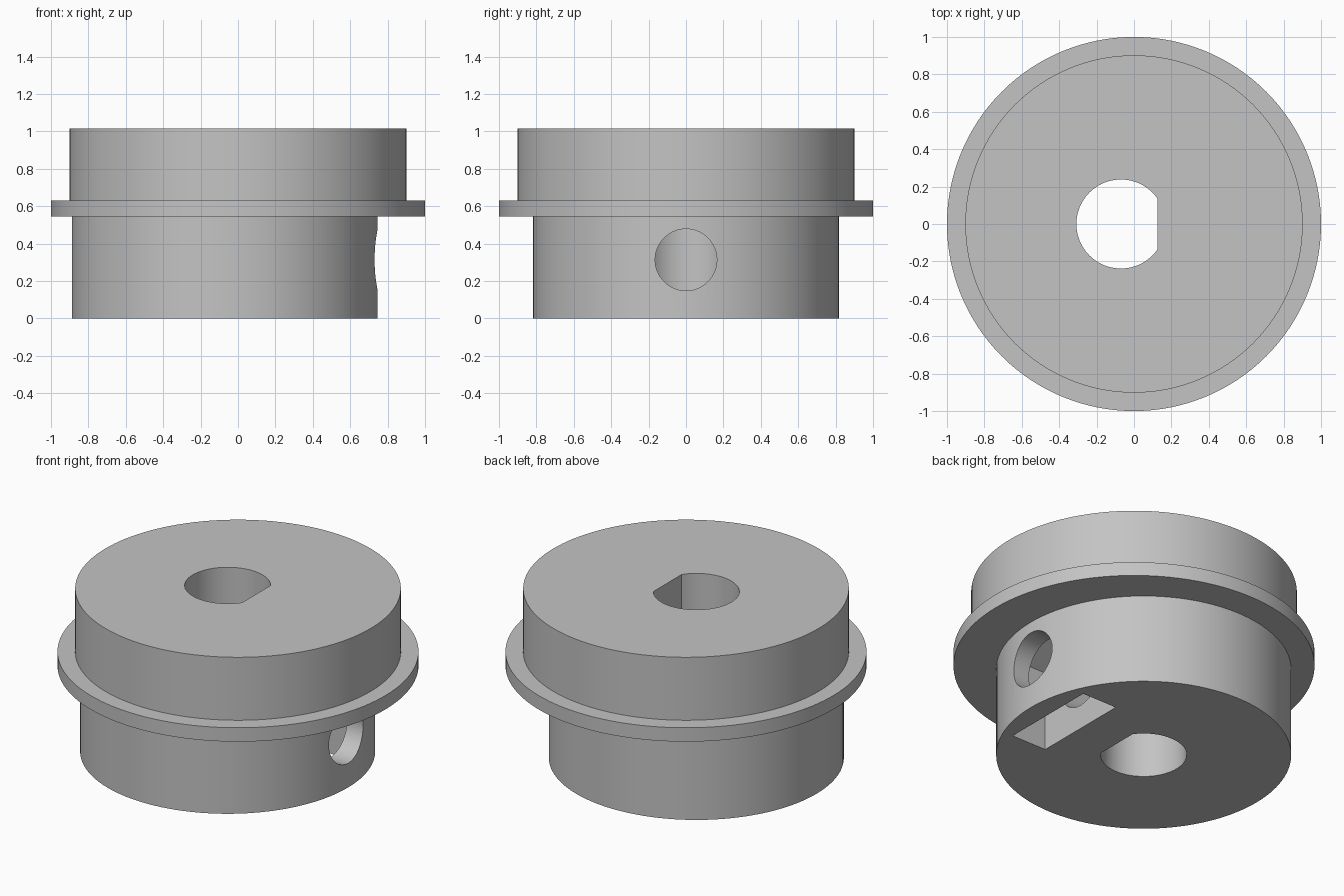
import bpy, bmesh, math
from mathutils import Matrix, Vector

cube = bpy.data.objects.get("Cube")
if cube:
    bpy.data.objects.remove(cube, do_unlink=True)

HUB_X = -0.07      # hub and bore sit off the flange axis
SCREW_Z = 0.313    # height of the set screw hole

gray = bpy.data.materials.new("plain gray")
gray.use_nodes = True
color = (0.55, 0.55, 0.55, 1)
gray.diffuse_color = color
gray.node_tree.nodes["Principled BSDF"].inputs["Base Color"].default_value = color


def circle(radius, cx=0, cy=0, sides=128):
    return [(cx + radius * math.cos(2 * math.pi * i / sides),
             cy + radius * math.sin(2 * math.pi * i / sides)) for i in range(sides)]


def prism(name, outline, low, high, along_x=False):
    """Extrude a 2D outline along z, or along x with the outline in (y, z)."""
    bm = bmesh.new()
    base = bm.faces.new([bm.verts.new((a, b, low)) for a, b in outline])
    top = bmesh.ops.extrude_face_region(bm, geom=[base])
    moved = [v for v in top["geom"] if isinstance(v, bmesh.types.BMVert)]
    bmesh.ops.translate(bm, verts=moved, vec=Vector((0, 0, high - low)))
    if along_x:
        turn = Matrix(((0, 0, 1), (1, 0, 0), (0, 1, 0)))
        bmesh.ops.transform(bm, matrix=turn.to_4x4(), verts=bm.verts)
    bmesh.ops.recalc_face_normals(bm, faces=bm.faces)
    mesh = bpy.data.meshes.new(name)
    bm.to_mesh(mesh)
    bm.free()
    mesh.materials.append(gray)
    obj = bpy.data.objects.new(name, mesh)
    bpy.context.collection.objects.link(obj)
    return obj


def combine(body, tool, operation):
    """Apply a boolean and discard the tool."""
    tool.hide_render = True
    mod = body.modifiers.new(tool.name, "BOOLEAN")
    mod.object, mod.operation, mod.solver = tool, operation, "EXACT"
    bpy.context.view_layer.objects.active = body
    bpy.ops.object.modifier_apply(modifier=mod.name)
    bpy.data.objects.remove(tool, do_unlink=True)


# Stepped body: wide drum, thin flange, off-centre hub
body = prism("flanged_hub", circle(1.0), 0.545, 0.63)
combine(body, prism("drum", circle(0.902), 0.59, 1.015), "UNION")
combine(body, prism("hub", circle(0.817, HUB_X), 0, 0.58), "UNION")

# D-shaped shaft bore, flat toward +x
flat = math.acos(0.195 / 0.238)
steps = 64
bore = []
for i in range(steps + 1):
    a = flat + (2 * math.pi - 2 * flat) * i / steps
    bore.append((HUB_X + 0.238 * math.cos(a), 0.238 * math.sin(a)))
combine(body, prism("shaft_bore", bore, -0.1, 1.2), "DIFFERENCE")

# Nut pocket open at the bottom, with a pointed hexagonal roof
half = 0.304
side = half / math.sqrt(3)
pocket = [(-half, -0.1), (half, -0.1), (half, SCREW_Z + side),
          (0, SCREW_Z + 2 * side), (-half, SCREW_Z + side)]
combine(body, prism("nut_pocket", pocket, 0.387, 0.622, along_x=True), "DIFFERENCE")

# Set screw hole from the outside into the bore
combine(body, prism("screw_hole", circle(0.165, 0, SCREW_Z, 64), 0, 1.2, along_x=True),
        "DIFFERENCE")

bpy.ops.object.select_all(action="DESELECT")
body.select_set(True)
bpy.context.view_layer.objects.active = body
bpy.ops.object.shade_smooth_by_angle(angle=math.radians(30))
